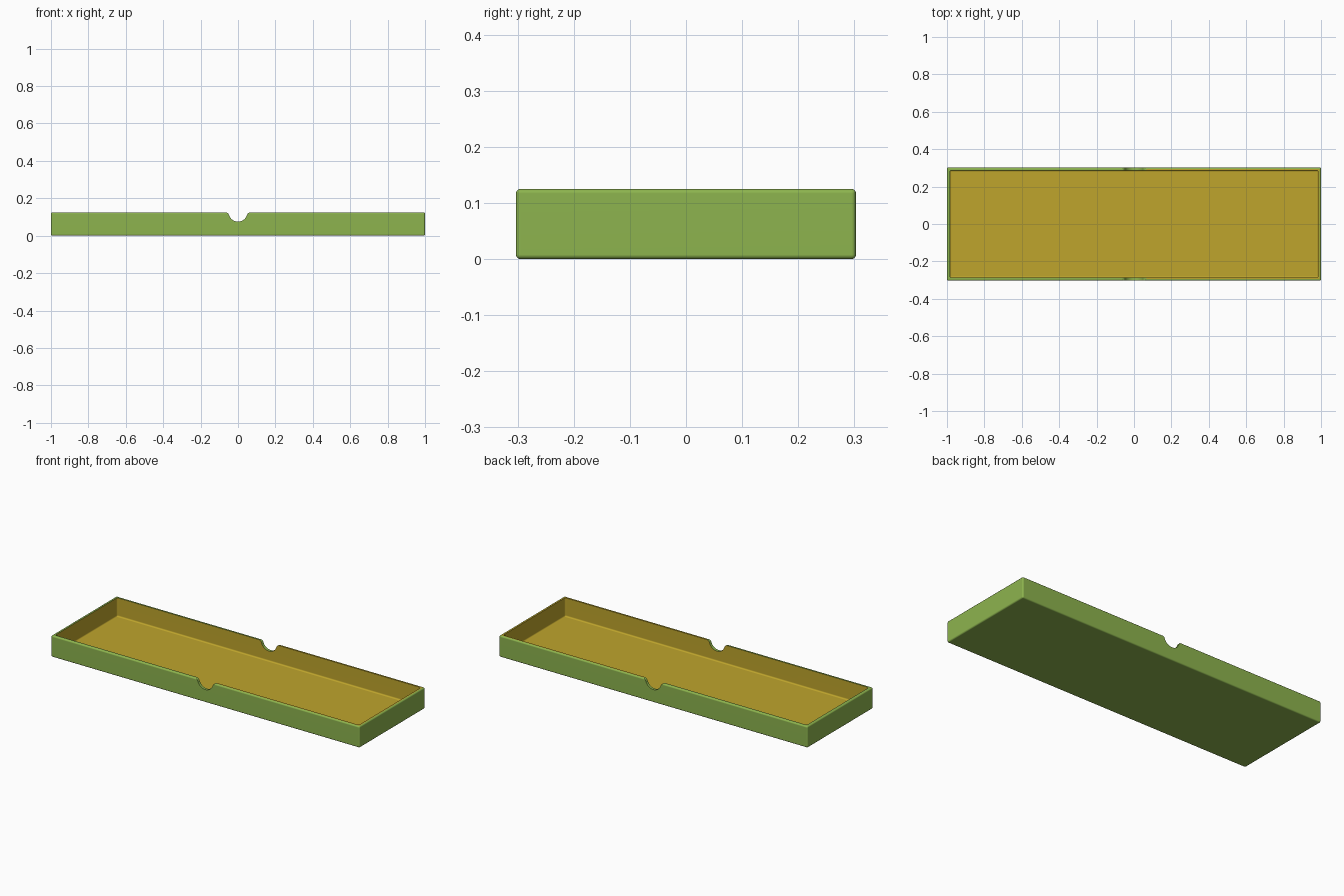
import bpy, bmesh, math
from mathutils import Vector

if "Cube" in bpy.data.objects:
    bpy.data.objects.remove(bpy.data.objects["Cube"], do_unlink=True)

LENGTH, WIDTH, HEIGHT = 2.0, 0.606, 0.125
WALL, FLOOR, ROUND = 0.016, 0.016, 0.008
NOTCH, FILLET = 0.05, 0.02


def material(name, rgb):
    mat = bpy.data.materials.new(name)
    mat.use_nodes = True
    linear = [((c / 255 + 0.055) / 1.055) ** 2.4 for c in rgb] + [1]
    mat.diffuse_color = linear
    mat.node_tree.nodes["Principled BSDF"].inputs["Base Color"].default_value = linear
    return mat


green = material("leaf green", (141, 180, 78))
gold = material("mustard gold", (191, 165, 44))


def make_object(name, bm, *mats):
    bmesh.ops.recalc_face_normals(bm, faces=bm.faces)
    mesh = bpy.data.meshes.new(name)
    bm.to_mesh(mesh)
    bm.free()
    for mat in mats:
        mesh.materials.append(mat)
    obj = bpy.data.objects.new(name, mesh)
    bpy.context.collection.objects.link(obj)
    return obj


def rounded_box(name, size, bottom, mat):
    bm = bmesh.new()
    bmesh.ops.create_cube(bm, size=1)
    bmesh.ops.scale(bm, vec=size, verts=bm.verts)
    bmesh.ops.translate(bm, vec=(0, 0, bottom + size[2] / 2), verts=bm.verts)
    bmesh.ops.bevel(bm, geom=bm.edges[:], offset=ROUND, segments=4,
                    profile=0.5, affect='EDGES')
    return make_object(name, bm, mat)


def notch_cutter():
    # Half circle that flares into the rim through rounded shoulders
    shoulder = math.sqrt(NOTCH ** 2 + 2 * NOTCH * FILLET)
    lean = math.atan2(FILLET, shoulder)
    half = [(shoulder, HEIGHT + 0.05)]
    for i in range(7):
        a = math.pi / 2 + (math.pi / 2 - lean) * i / 6
        half.append((shoulder + FILLET * math.cos(a), HEIGHT - FILLET + FILLET * math.sin(a)))
    for i in range(1, 13):
        a = -lean - (math.pi / 2 - lean) * i / 12
        half.append((NOTCH * math.cos(a), HEIGHT + NOTCH * math.sin(a)))
    outline = half + [(-x, z) for x, z in reversed(half[:-1])]
    bm = bmesh.new()
    face = bm.faces.new([bm.verts.new((x, -WIDTH, z)) for x, z in outline])
    side = bmesh.ops.extrude_face_region(bm, geom=[face])["geom"]
    bmesh.ops.translate(bm, vec=(0, 2 * WIDTH, 0),
                        verts=[v for v in side if isinstance(v, bmesh.types.BMVert)])
    return make_object("notch_cutter", bm, green)


# Outer shell, hollowed out and notched on both long sides
tray = rounded_box("tray", (LENGTH, WIDTH, HEIGHT), 0, green)
tray.data.materials.append(gold)
cutters = [rounded_box("cavity_cutter",
                       (LENGTH - 2 * WALL, WIDTH - 2 * WALL, 2 * HEIGHT), FLOOR, gold),
           notch_cutter()]
bpy.context.view_layer.objects.active = tray
tray.select_set(True)
for cutter in cutters:
    cut = tray.modifiers.new("cut", 'BOOLEAN')
    cut.operation, cut.solver, cut.object = 'DIFFERENCE', 'EXACT', cutter
    bpy.ops.object.modifier_apply(modifier=cut.name)
    bpy.data.objects.remove(cutter, do_unlink=True)

# Gold lining on the cavity, green everywhere else
for face in tray.data.polygons:
    c = face.center
    inside = (abs(c.x) < LENGTH / 2 - WALL + 0.001
              and abs(c.y) < WIDTH / 2 - WALL + 0.001 and c.z > FLOOR - 0.001)
    face.material_index = 1 if inside else 0

bpy.ops.object.shade_smooth_by_angle(angle=math.radians(30))
weighted = tray.modifiers.new("even_shading", 'WEIGHTED_NORMAL')
weighted.keep_sharp = True
